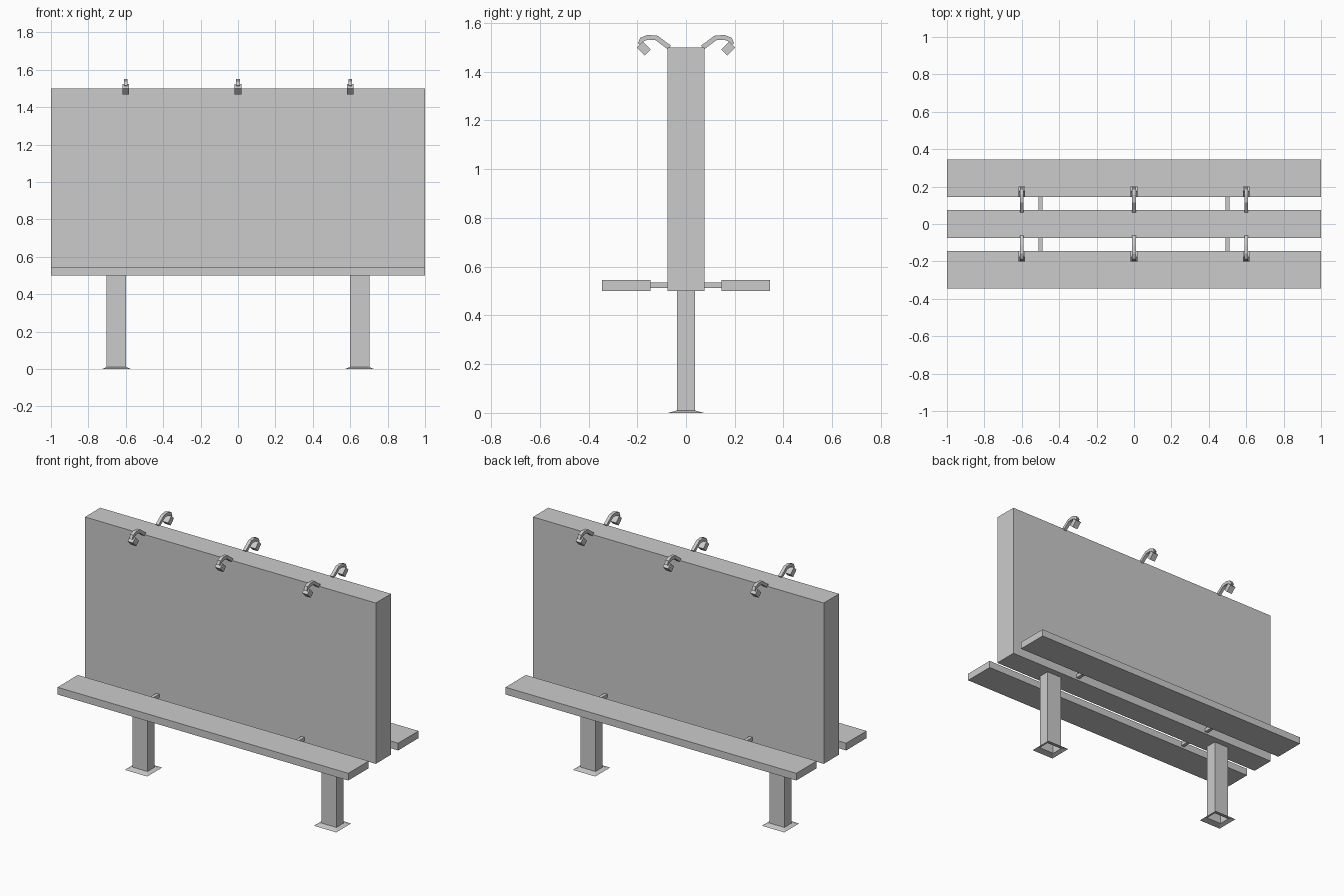
import bpy, bmesh
from math import radians
from mathutils import Vector, Matrix

if "Cube" in bpy.data.objects:
    bpy.data.objects.remove(bpy.data.objects["Cube"])


def add_mesh(name, bm):
    bmesh.ops.recalc_face_normals(bm, faces=bm.faces)
    mesh = bpy.data.meshes.new(name)
    bm.to_mesh(mesh)
    bm.free()
    obj = bpy.data.objects.new(name, mesh)
    bpy.context.collection.objects.link(obj)
    return obj


def box(name, center, size, tilt=0.0):
    bm = bmesh.new()
    m = (Matrix.Translation(center) @ Matrix.Rotation(tilt, 4, 'X')
         @ Matrix.Diagonal((*size, 1)))
    bmesh.ops.create_cube(bm, size=1, matrix=m)
    return add_mesh(name, bm)


def loft(name, rings, caps=True):
    bm = bmesh.new()
    vr = [[bm.verts.new(p) for p in r] for r in rings]
    for a, b in zip(vr, vr[1:]):
        n = len(a)
        for i in range(n):
            bm.faces.new((a[i], a[(i + 1) % n], b[(i + 1) % n], b[i]))
    if caps:
        bm.faces.new(vr[0])
        bm.faces.new(vr[-1])
    return add_mesh(name, bm)


def leg(name, x):
    # Hollow post with a flared foot, open underneath
    rings = []
    for hx, hy, z in ((0.077, 0.073, 0), (0.052, 0.036, 0.01), (0.052, 0.036, 0.5)):
        rings.append([(x + sx * hx, sy * hy, z)
                      for sx, sy in ((-1, -1), (1, -1), (1, 1), (-1, 1))])
    return loft(name, rings, caps=False)


def lamp_arm(name, x, side):
    # Square bar swept along a hooked path
    path = [Vector(p) for p in ((0.068, 1.499), (0.12, 1.538), (0.157, 1.541),
                                (0.18, 1.532), (0.189, 1.512))]
    r = 0.01
    rings = []
    for i, p in enumerate(path):
        t = (path[min(i + 1, len(path) - 1)] - path[max(i - 1, 0)]).normalized()
        n = Vector((-t.y, t.x)) * r
        rings.append([(x + dx * r, side * (p.x + s * n.x), p.y + s * n.y)
                      for dx, s in ((-1, -1), (1, -1), (1, 1), (-1, 1))])
    return loft(name, rings)


# Display panel
box("display_panel", (0, 0, 1.0), (2, 0.15, 1.0))

# Legs
for x, label in ((-0.65, "left"), (0.65, "right")):
    leg(f"{label}_leg", x)

for side, label in ((-1, "front"), (1, "back")):
    # Bench seat and its brackets
    box(f"{label}_seat", (0, side * 0.245, 0.522), (2, 0.2, 0.045))
    for x in (-0.5, 0.5):
        box(f"{label}_seat_bracket", (x, side * 0.11, 0.524), (0.022, 0.08, 0.022))
    # Lamps along the top edge
    for x in (-0.6, 0, 0.6):
        lamp_arm(f"{label}_lamp_arm", x, side)
        box(f"{label}_lamp_head", (x, side * 0.173, 1.495),
            (0.037, 0.035, 0.046), radians(-45 * side))
